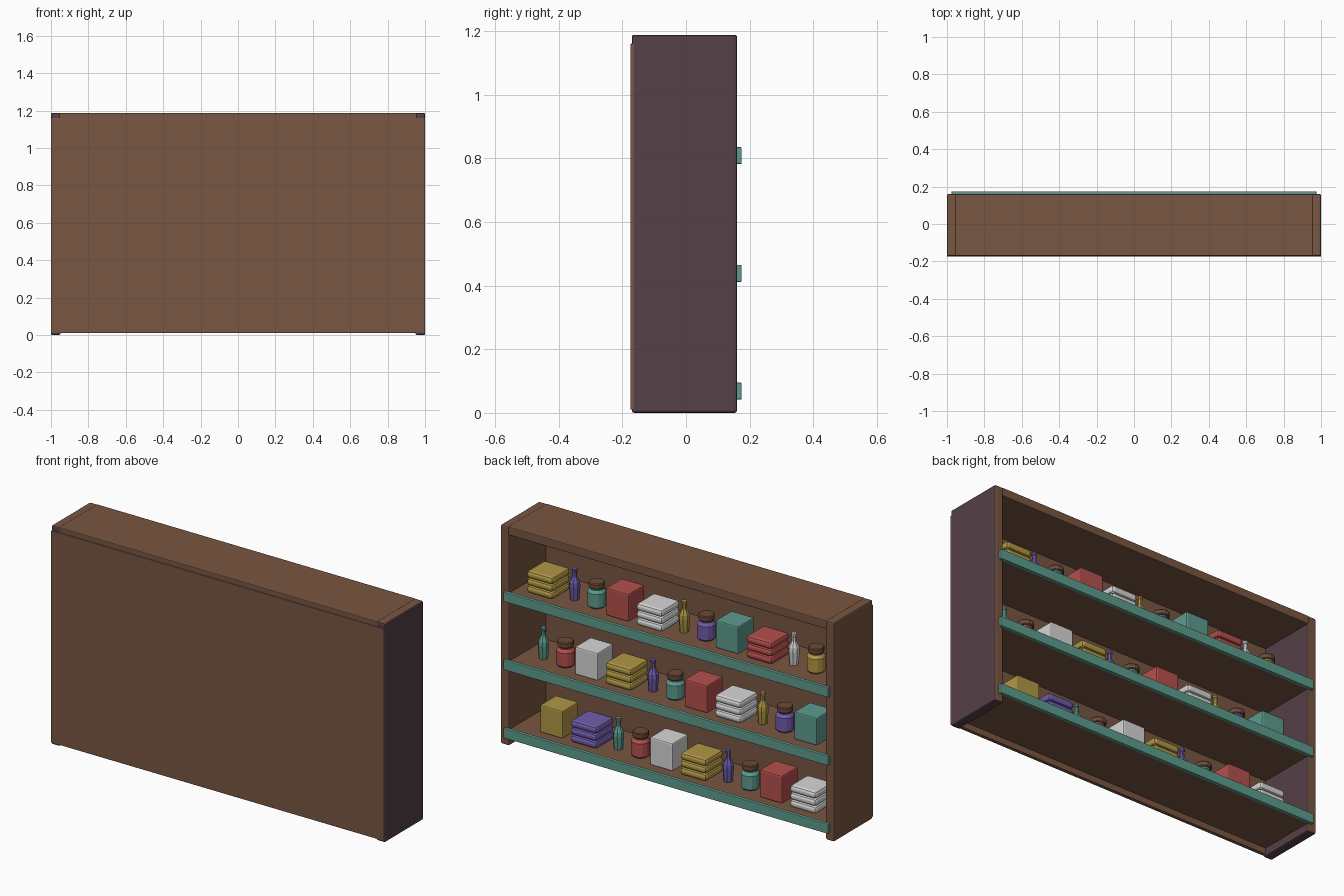
import bpy, bmesh, math
from mathutils import Vector

cube = bpy.data.objects.get("Cube")
if cube:
    bpy.data.objects.remove(cube, do_unlink=True)


def material(name, rgb):
    m = bpy.data.materials.new(name)
    m.use_nodes = True
    m.diffuse_color = (*rgb, 1)
    m.node_tree.nodes["Principled BSDF"].inputs["Base Color"].default_value = (*rgb, 1)
    return m


WOOD = material("brown_wood", (0.19, 0.092, 0.054))
PLUM = material("plum_wood", (0.09, 0.051, 0.062))
LID = material("lid_brown", (0.15, 0.07, 0.042))
YELLOW = material("mustard", (0.44, 0.31, 0.06))
PURPLE = material("purple", (0.16, 0.11, 0.40))
TEAL = material("teal", (0.11, 0.33, 0.27))
RED = material("red", (0.46, 0.08, 0.075))
WHITE = material("white", (0.68, 0.68, 0.69))


def finish(bm, name, mats):
    mesh = bpy.data.meshes.new(name)
    bmesh.ops.recalc_face_normals(bm, faces=bm.faces)
    bm.to_mesh(mesh)
    bm.free()
    obj = bpy.data.objects.new(name, mesh)
    bpy.context.collection.objects.link(obj)
    for m in mats:
        mesh.materials.append(m)
    return obj


def add_block(bm, lo, hi, bevel):
    """Bevelled box between two corners."""
    lo, hi = Vector(lo), Vector(hi)
    part = bmesh.ops.create_cube(bm, size=1)["verts"]
    for v in part:
        v.co = (lo + hi) / 2 + v.co * (hi - lo)
    edges = {e for v in part for e in v.link_edges}
    bmesh.ops.bevel(bm, geom=list(edges), offset=bevel, segments=2,
                    profile=0.5, affect='EDGES')


def block(name, lo, hi, mat, bevel=0.004):
    bm = bmesh.new()
    add_block(bm, lo, hi, bevel)
    return finish(bm, name, [mat])


def add_lathe(bm, profile, sides, at, mat_index=0):
    """Closed turned solid from (radius, height) points."""
    rings = []
    for r, z in profile:
        rings.append([bm.verts.new((at[0] + r * math.cos(math.tau * (i + 0.5) / sides),
                                    at[1] + r * math.sin(math.tau * (i + 0.5) / sides),
                                    at[2] + z)) for i in range(sides)])
    faces = [bm.faces.new(rings[0]), bm.faces.new(rings[-1])]
    for a, b in zip(rings, rings[1:]):
        for i in range(sides):
            j = (i + 1) % sides
            faces.append(bm.faces.new((a[i], a[j], b[j], b[i])))
    for f in faces:
        f.material_index = mat_index


# Goods
def cloth_stack(name, at, mat):
    bm = bmesh.new()
    x, y, z = at
    for i in range(3):
        base, h = z + 0.04 * i, 0.078
        add_block(bm, (x - h, y - h, base), (x + h, y + h, base + 0.04), 0.015)
    finish(bm, name, [mat])


def bottle(name, at, mat):
    bm = bmesh.new()
    add_lathe(bm, [(0.023, 0), (0.029, 0.075), (0.027, 0.095), (0.012, 0.125),
                   (0.011, 0.152), (0.014, 0.154), (0.014, 0.167)], 8, at)
    finish(bm, name, [mat])


def jar(name, at, mat):
    bm = bmesh.new()
    add_lathe(bm, [(0.041, 0), (0.047, 0.008), (0.047, 0.08), (0.034, 0.096),
                   (0.034, 0.108)], 12, at)
    add_lathe(bm, [(0.038, 0.104), (0.041, 0.108), (0.041, 0.128), (0.037, 0.133)],
              12, at, 1)
    finish(bm, name, [mat, LID])


def goods_box(name, at, mat):
    x, y, z = at
    h = 0.068
    block(name, (x - h, y - h, z), (x + h, y + h, z + 0.15), mat, 0.007)


# Cabinet carcass
FRONT, REAR = 0.16, -0.17
for name, x0, x1 in (("right_side_panel", -1, -0.95), ("left_side_panel", 0.95, 1)):
    side = block(name, (x0, REAR, 0), (x1, FRONT, 1.187), WOOD, 0.007)
    side.data.materials.append(PLUM)
    for p in side.data.polygons:
        if p.normal.x > 0.5 or p.normal.z < -0.5 or p.normal.y < -0.5:
            p.material_index = 1
block("top_panel", (-0.955, REAR, 1.142), (0.955, FRONT, 1.187), WOOD)
block("back_board", (-1, -0.175, 0.01), (1, -0.155, 1.16), WOOD, 0.003)

# Shelves with front rails
SHELF_TOPS = (0.088, 0.458, 0.828)
for i, z in enumerate(SHELF_TOPS):
    block(f"shelf_{i + 1}", (-0.955, -0.16, z - 0.045), (0.955, FRONT, z), WOOD, 0.003)
    block(f"shelf_rail_{i + 1}", (-0.975, FRONT - 0.005, z - 0.046),
          (0.975, 0.175, z + 0.007), TEAL, 0.003)

# Goods repeat in a fixed order of kinds and colours along each shelf
KINDS = [("cloth_stack", cloth_stack, 0.158), ("bottle", bottle, 0.133),
         ("jar", jar, 0.17), ("box", goods_box, 0.197)]
COLOURS = [YELLOW, PURPLE, TEAL, RED, WHITE]
ROWS = [(2, 0.805, 0, 0, 11), (1, 0.834, 1, 2, 11), (0, 0.739, 3, 0, 10)]
for shelf, x, kind, colour, count in ROWS:
    for n in range(count):
        label, make, step = KINDS[(kind + n) % len(KINDS)]
        make(f"{label}_{shelf + 1}_{n + 1}", (x, 0.03, SHELF_TOPS[shelf]),
             COLOURS[(colour + n) % len(COLOURS)])
        x -= step
